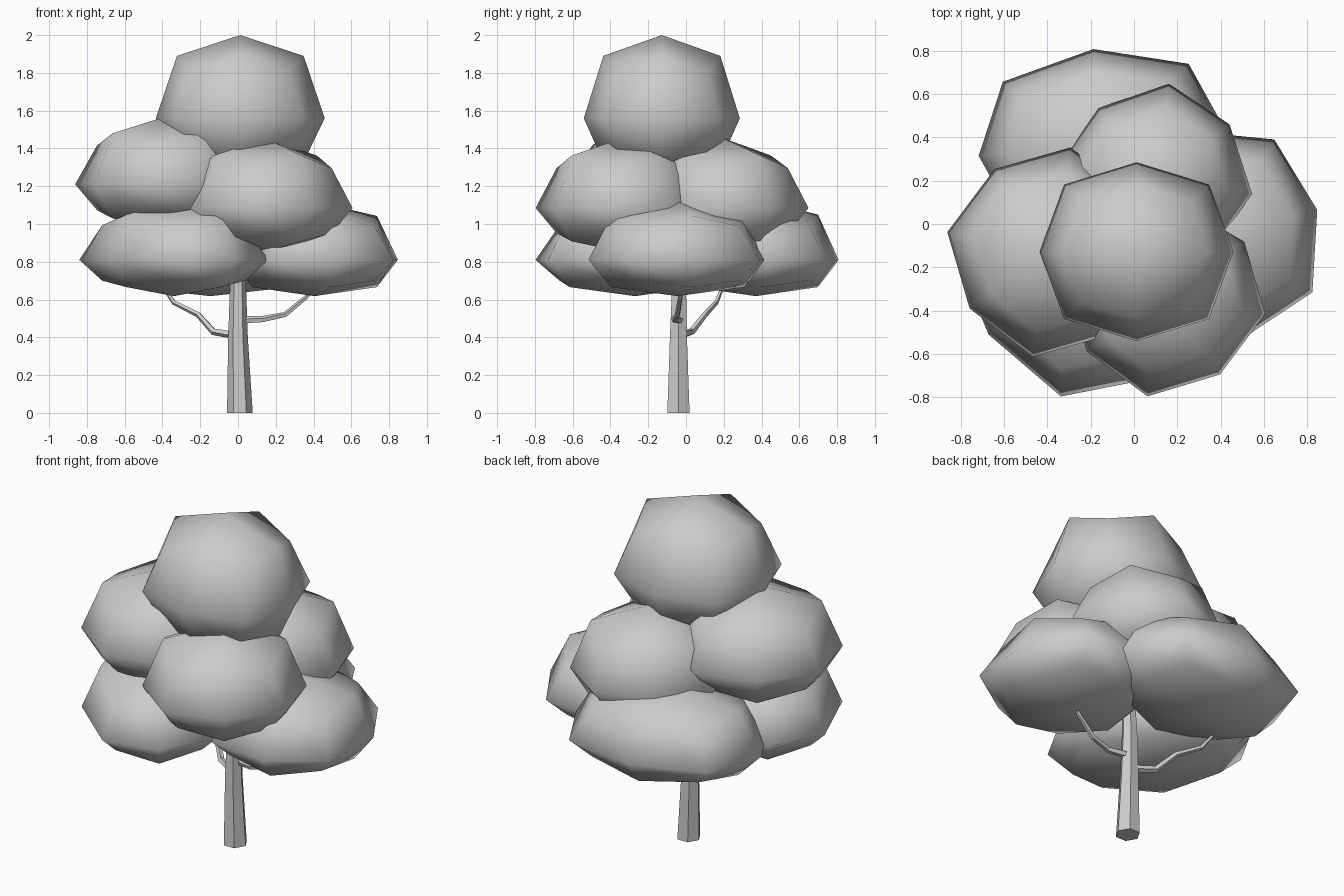
import bpy, bmesh
from math import cos, sin, radians, pi
from mathutils import Vector

if "Cube" in bpy.data.objects:
    bpy.data.objects.remove(bpy.data.objects["Cube"])


def finish(name, bm, smooth):
    bmesh.ops.recalc_face_normals(bm, faces=bm.faces[:])
    for f in bm.faces:
        f.smooth = smooth
    me = bpy.data.meshes.new(name)
    bm.to_mesh(me)
    bm.free()
    ob = bpy.data.objects.new(name, me)
    bpy.context.collection.objects.link(ob)
    return ob


def foliage(name, centre, angle, ru, rv, up, down):
    """Once-subdivided rounded cube, flatter below its widest level."""
    bm = bmesh.new()
    bmesh.ops.create_cube(bm, size=2)
    bmesh.ops.subdivide_edges(bm, edges=bm.edges[:], cuts=1, use_grid_fill=True)
    pull = {1: 1.0, 2: 0.75, 3: 0.57}
    a = radians(angle)
    for v in bm.verts:
        k = pull[sum(abs(c) > 0.5 for c in v.co)]
        x, y, z = v.co * k
        x, y, z = x * ru, y * rv, z * (up if z > 0 else down)
        v.co = Vector((x * cos(a) - y * sin(a), x * sin(a) + y * cos(a), z)) + Vector(centre)
    return finish(name, bm, True)


def tube(name, points, radii, sides):
    """Faceted limb through a list of points."""
    bm = bmesh.new()
    pts = [Vector(p) for p in points]
    rings = []
    for i, (p, r) in enumerate(zip(pts, radii)):
        d = pts[min(i + 1, len(pts) - 1)] - pts[max(i - 1, 0)]
        if i == 0 and p.z == 0:
            d = Vector((0, 0, 1))
        s = d.cross(Vector((0, 1, 0))).normalized()
        t = d.cross(s).normalized()
        rings.append([bm.verts.new(p + r * (s * cos(2 * pi * k / sides) + t * sin(2 * pi * k / sides)))
                      for k in range(sides)])
    for a, b in zip(rings, rings[1:]):
        for k in range(sides):
            n = (k + 1) % sides
            bm.faces.new((a[k], a[n], b[n], b[k]))
    bm.faces.new(rings[0])
    bm.faces.new(rings[-1])
    return finish(name, bm, False)


# Trunk and branches
tube("trunk", [(.01, -.04, 0), (0, -.04, .4), (0, -.037, .66), (.01, -.05, 1.0)],
     [.068, .052, .043, .035], 6)
tube("left_branch", [(0, -.03, .41), (-.13, .03, .43), (-.21, .1, .52), (-.34, .16, .585), (-.39, .19, .66)],
     [.022, .019, .016, .013, .01], 5)
tube("right_branch", [(.01, -.03, .49), (.13, -.06, .495), (.25, -.045, .52), (.36, -.03, .61), (.4, -.03, .66)],
     [.021, .018, .015, .012, .01], 5)

# Lower foliage
foliage("lower_front_foliage", (-.34, -.27, .81), 216, .41, .57, .32, .192)
foliage("lower_right_foliage", (.405, -.045, .81), 14, .455, .485, .31, .192)
foliage("lower_back_foliage", (-.145, .37, .81), 95.5, .44, .575, .32, .192)

# Middle foliage
foliage("middle_left_foliage", (-.38, -.13, 1.21), 214.5, .46, .466, .36, .24)
foliage("middle_front_foliage", (.145, -.335, 1.085), -55, .44, .443, .37, .235)
foliage("middle_back_foliage", (.09, .195, 1.085), 37, .44, .425, .37, .235)

# Crown
foliage("crown_foliage", (.012, -.128, 1.56), 0, .447, .413, .44, .31)
